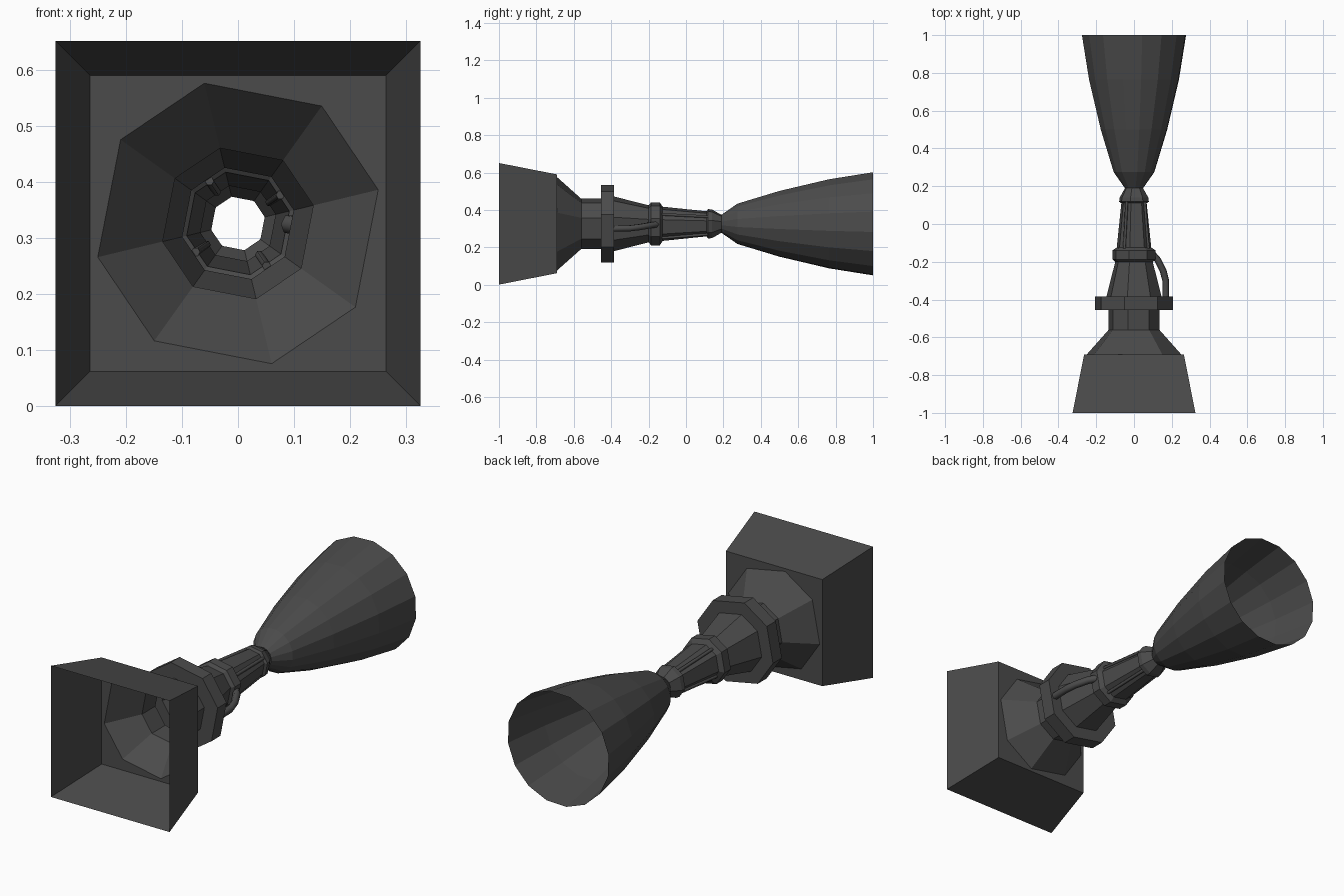
import bpy, bmesh, math
from mathutils import Vector

if "Cube" in bpy.data.objects:
    bpy.data.objects.remove(bpy.data.objects["Cube"])

CZ = 0.326  # height of the long axis
mat = bpy.data.materials.new("dark_grey")
mat.diffuse_color = (0.07, 0.07, 0.07, 1)
mat.use_nodes = True
mat.node_tree.nodes["Principled BSDF"].inputs["Base Color"].default_value = mat.diffuse_color

# angles of the slightly uneven octagon and the even 16-gon
OCT = [math.radians(q * 90 + a) for q in range(4) for a in (13.5, 54.5)]
HEX = [math.radians(13.5 + i * 22.5) for i in range(16)]


def finish(name, bm):
    me = bpy.data.meshes.new(name)
    bm.to_mesh(me)
    bm.free()
    ob = bpy.data.objects.new(name, me)
    me.materials.append(mat)
    bpy.context.collection.objects.link(ob)
    return ob


def loft(bm, rings):
    """Join successive rings of points with quads."""
    loops = [[bm.verts.new(p) for p in r] for r in rings]
    n = len(loops[0])
    for a, b in zip(loops, loops[1:]):
        for i in range(n):
            j = (i + 1) % n
            bm.faces.new((a[i], b[i], b[j], a[j]))
    return loops


def ring(y, r, angles):
    return [(r * math.cos(a), y, CZ + r * math.sin(a)) for a in angles]


def shell(name, profile, angles):
    bm = bmesh.new()
    loft(bm, [ring(y, r, angles) for y, r in profile])
    return finish(name, bm)


def tube(name, points, radius, sides=6):
    cu = bpy.data.curves.new(name, 'CURVE')
    cu.dimensions = '3D'
    cu.bevel_depth = radius
    cu.bevel_resolution = 1
    cu.use_fill_caps = True
    sp = cu.splines.new('POLY')
    sp.points.add(len(points) - 1)
    for p, co in zip(sp.points, points):
        p.co = (*co, 1)
    cu.materials.append(mat)
    ob = bpy.data.objects.new(name, cu)
    bpy.context.collection.objects.link(ob)
    return ob


# Square open box, tapering to a back plate with an octagonal hole
bm = bmesh.new()
sq = [(1, 1), (-1, 1), (-1, -1), (1, -1)]
loops = loft(bm, [[(h * x, y, CZ + h * z) for x, z in sq]
                  for y, h in ((-1, 0.325), (-0.69, 0.264))])
hole = [bm.verts.new(p) for p in ring(-0.69, 0.257, OCT)]
corners = loops[1]
for q in range(4):
    a, b, c = hole[2 * q], hole[2 * q + 1], hole[(2 * q + 2) % 8]
    k, k2 = corners[q], corners[(q + 1) % 4]
    bm.faces.new((k, a, b))
    bm.faces.new((k, b, c, k2))
bmesh.ops.recalc_face_normals(bm, faces=bm.faces)
finish("square_intake", bm)

# Octagonal body: funnel, neck, wide collar, cone, ring, barrel, small ring
shell("octagonal_body", [
    (-0.69, 0.257), (-0.56, 0.138), (-0.455, 0.138),
    (-0.455, 0.213), (-0.385, 0.213), (-0.385, 0.150),
    (-0.20, 0.102), (-0.187, 0.118), (-0.14, 0.118), (-0.125, 0.094),
    (0.11, 0.069), (0.118, 0.081), (0.14, 0.078), (0.19, 0.049)], OCT)

# Sixteen-sided exhaust bell, open at the end
shell("exhaust_bell", [
    (0.19, 0.049), (0.275, 0.109), (0.50, 0.178),
    (0.765, 0.241), (1.0, 0.279)], HEX)

# Feed pipe from the ring to the collar
tube("feed_pipe", [(0.09, -0.15, 0.325), (0.125, -0.19, 0.318),
                   (0.155, -0.25, 0.308), (0.168, -0.30, 0.302),
                   (0.168, -0.39, 0.300)], 0.018)

# Thin rods along the barrel
for i in range(4):
    a = math.radians(34 + 90 * i)
    tube("barrel_rod_%d" % (i + 1),
         [(r * math.cos(a), y, CZ + r * math.sin(a))
          for y, r in ((-0.13, 0.091), (0.12, 0.068))], 0.008)
